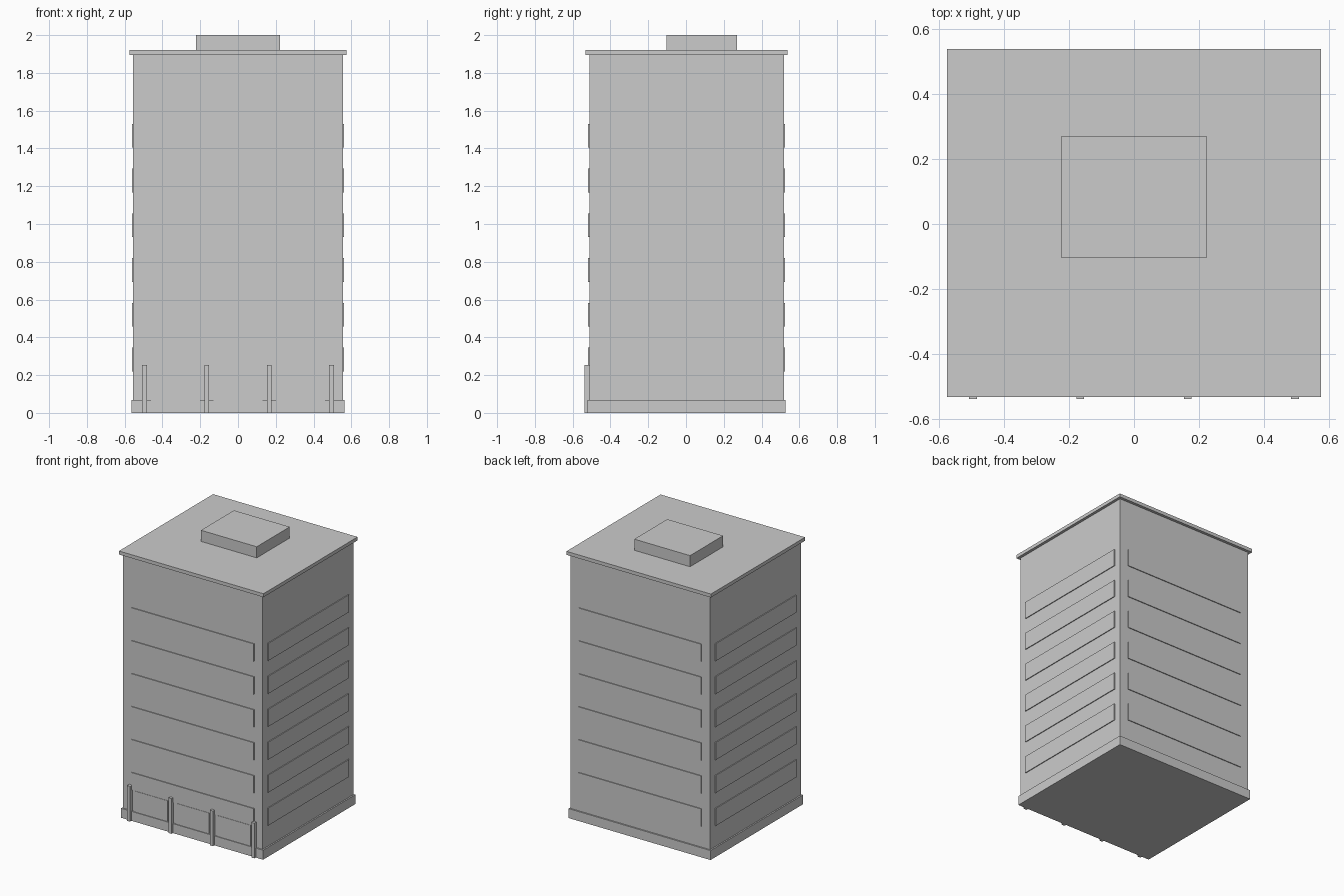
import bpy

if "Cube" in bpy.data.objects:
    bpy.data.objects.remove(bpy.data.objects["Cube"])

CY = 0.003                 # y centre of the main block
HX, HY = 0.555, 0.515      # half sizes of the main block
OUT = 0.006                # how far window bands stand proud


def box(name, x0, x1, y0, y1, z0, z1):
    bpy.ops.mesh.primitive_cube_add(
        size=1, location=((x0 + x1) / 2, (y0 + y1) / 2, (z0 + z1) / 2))
    ob = bpy.context.object
    ob.name = name
    ob.scale = (x1 - x0, y1 - y0, z1 - z0)
    bpy.ops.object.transform_apply(location=False, rotation=False, scale=True)
    return ob


def slab(name, hx, hy, z0, z1):
    return box(name, -hx, hx, CY - hy, CY + hy, z0, z1)


# Main masses
slab("tower_body", HX, HY, 0.0, 1.9)
slab("base_plinth", HX + 0.01, HY + 0.01, 0.0, 0.068)
slab("roof_slab", HX + 0.02, HY + 0.02, 1.895, 1.92)
box("roof_plant_room", -0.222, 0.222, -0.104, 0.271, 1.915, 2.0)

# Window bands on all four sides of each floor
for i in range(6):
    z0 = 0.22 + i * 0.237
    z1 = z0 + 0.125
    for s, side in ((-1, "front"), (1, "back")):
        ya, yb = sorted((CY + s * (HY - 0.004), CY + s * (HY + OUT)))
        box(f"{side}_window_band_{i}", -0.488, 0.488, ya, yb, z0, z1)
    for s, side in ((-1, "left"), (1, "right")):
        xa, xb = sorted((s * (HX - 0.004), s * (HX + OUT)))
        box(f"{side}_window_band_{i}", xa, xb, CY - 0.46, CY + 0.46, z0, z1)

# Ground floor shopfront panels and pilasters
front = CY - HY
for i in range(3):
    x = (i - 1) * 0.33
    box(f"shopfront_panel_{i}", x - 0.13, x + 0.13, front - 0.005, front + 0.004, 0.068, 0.218)
for i in range(4):
    x = (i - 1.5) * 0.33
    box(f"front_pilaster_{i}", x - 0.012, x + 0.012, -0.538, front + 0.004, 0.0, 0.253)
